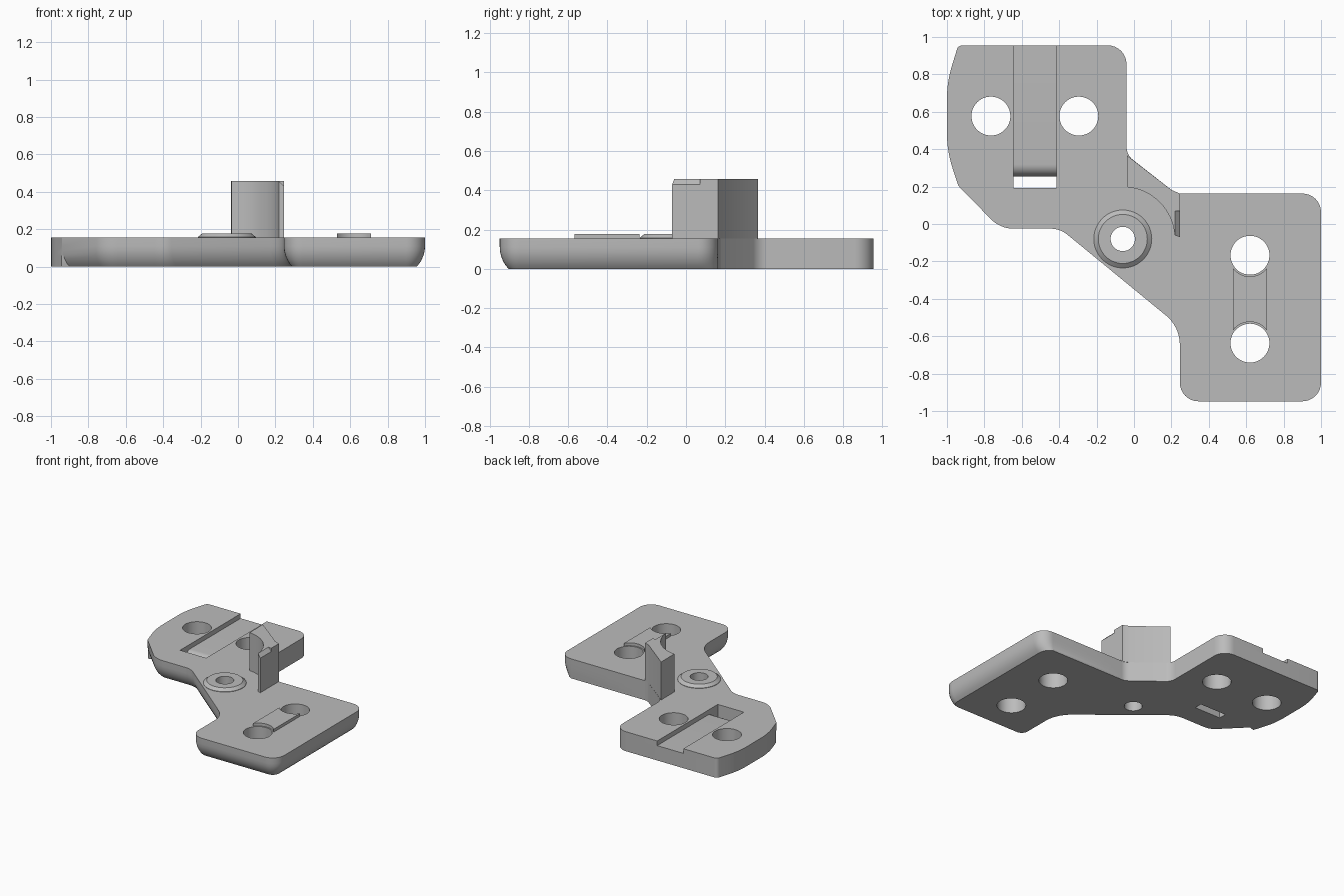
import bpy, bmesh, math
from mathutils import Vector, Matrix

if "Cube" in bpy.data.objects:
    bpy.data.objects.remove(bpy.data.objects["Cube"])

TOP = 0.155
grey = bpy.data.materials.new("plain_grey")
grey.diffuse_color = (0.5, 0.5, 0.5, 1)
grey.use_nodes = True
grey.node_tree.nodes["Principled BSDF"].inputs["Base Color"].default_value = grey.diffuse_color


def make(name, bm):
    bmesh.ops.recalc_face_normals(bm, faces=bm.faces[:])
    me = bpy.data.meshes.new(name)
    bm.to_mesh(me)
    bm.free()
    me.materials.append(grey)
    ob = bpy.data.objects.new(name, me)
    bpy.context.collection.objects.link(ob)
    return ob


def loft(name, rings, matrix=Matrix()):
    """Skin a stack of equal point rings and cap both ends."""
    bm = bmesh.new()
    vs = [[bm.verts.new(matrix @ Vector(p)) for p in ring] for ring in rings]
    n = len(vs[0])
    for a, b in zip(vs, vs[1:]):
        for i in range(n):
            j = (i + 1) % n
            bm.faces.new((a[i], a[j], b[j], b[i]))
    bm.faces.new(vs[0][::-1])
    bm.faces.new(vs[-1])
    return make(name, bm)


def prism(name, pts, z0, z1, matrix=Matrix()):
    return loft(name, [[(x, y, z) for x, y in pts] for z in (z0, z1)], matrix)


def circle(c, r, n=48):
    return [(c[0] + r * math.cos(2 * math.pi * i / n),
             c[1] + r * math.sin(2 * math.pi * i / n)) for i in range(n)]


def rounded(corners, steps=8):
    """Polygon from (x, y, radius) corners."""
    out = []
    for i, (x, y, r) in enumerate(corners):
        p = Vector((x, y))
        a = (Vector(corners[i - 1][:2]) - p).normalized()
        b = (Vector(corners[(i + 1) % len(corners)][:2]) - p).normalized()
        if r == 0:
            out.append(p)
            continue
        half = a.angle(b) / 2
        centre = p + (a + b).normalized() * (r / math.sin(half))
        t = r / math.tan(half)
        u, v = p + a * t - centre, p + b * t - centre
        ang = u.angle_signed(v)
        for k in range(steps + 1):
            out.append(centre + Matrix.Rotation(-ang * k / steps, 2) @ u)
    return out


def cut(ob, cutter):
    m = ob.modifiers.new("cut", 'BOOLEAN')
    m.operation, m.solver, m.object = 'DIFFERENCE', 'EXACT', cutter
    bpy.context.view_layer.objects.active = ob
    bpy.ops.object.modifier_apply(modifier=m.name)
    bpy.data.objects.remove(cutter)


# Plate outline, counter-clockwise
outline = rounded([
    (-0.94, 0.955, 0.03), (-1.0, 0.76, 0.6), (-1.0, 0.39, 0.6),
    (-0.943, 0.215, 0), (-0.94, 0.205, 0), (-0.715, -0.025, 0.17),
    (-0.395, -0.025, 0.14), (0.245, -0.55, 0.2), (0.245, -0.948, 0.1),
    (1.0, -0.948, 0.1), (1.0, 0.163, 0.1), (0.225, 0.163, 0.08),
    (-0.04, 0.37, 0.09), (-0.04, 0.955, 0.1)])


def weight(p):
    """Lower edge is rounded on the front and right sides only."""
    if p.y < 0.03 or (p.x < -0.7 and p.y < 0.21):
        return 1
    return max(0, min(1, (p.x - 0.9) / 0.1))


def inset(pts, d):
    out = []
    for i, p in enumerate(pts):
        e1 = (p - pts[i - 1]).normalized()
        e2 = (pts[(i + 1) % len(pts)] - p).normalized()
        n = Vector((-e1.y - e2.y, e1.x + e2.x)).normalized()
        out.append(p + n * d * weight(p))
    return out


levels = [(0, 0.045), (0.017, 0.03), (0.037, 0.018), (0.06, 0.008),
          (0.085, 0.002), (0.11, 0), (TOP, 0)]
plate = loft("base_plate", [[(p.x, p.y, z) for p in inset(outline, d)] for z, d in levels])

# Screw holes and pivot hole
screws = [(-0.765, 0.577), (-0.295, 0.577), (0.62, -0.167), (0.62, -0.637)]
pivot = (-0.06, -0.08)
for c, r in [(s, 0.104) for s in screws] + [(pivot, 0.065)]:
    cut(plate, prism("hole_cutter", circle(c, r), -0.1, 0.4))

# Groove with a rounded drop into a through slot
floor = 0.118
drop = [(0.32 - 0.065 * math.sin(a), floor - 0.065 * (1 - math.cos(a)))
        for a in [math.pi / 2 * k / 8 for k in range(9)]]
profile = [(1.0, 0.3), (1.0, floor)] + drop + [(0.255, -0.1), (0.193, -0.1), (0.193, 0.3)]
to_yz = Matrix(((0, 0, 1, 0), (1, 0, 0, 0), (0, 1, 0, 0), (0, 0, 0, 1)))
cut(plate, prism("groove_cutter", profile, -0.645, -0.415, to_yz))

# Raised pivot boss with chamfered rim
boss = loft("pivot_boss", [[(x, y, z) for x, y in circle(pivot, r)]
                           for z, r in ((TOP - 0.002, 0.155), (TOP + 0.003, 0.155), (0.178, 0.131))])
cut(boss, prism("hole_cutter", circle(pivot, 0.065), 0, 0.4))

# Raised pad between the two right screw holes
pad = prism("raised_pad", [(0.53, -0.57), (0.71, -0.57), (0.71, -0.235), (0.53, -0.235)],
            TOP - 0.002, 0.178)
for c in screws[2:]:
    cut(pad, prism("hole_cutter", circle(c, 0.114), 0, 0.4))

# Upright post with a curved inner wall around the pivot
arc = [(pivot[0] + 0.278 * math.cos(math.radians(a)), pivot[1] + 0.278 * math.sin(math.radians(a)))
       for a in range(5, 86, 5)]
post = prism("curved_post", [(0.218, -0.06), (0.245, -0.07), (0.245, 0.163), (0.2, 0.182),
                             (-0.037, 0.366)] + arc[::-1], TOP - 0.002, 0.457)
# Small bevel on the post's outer top edge
bevel = [(0.218, 0.457), (0.245, 0.43), (0.3, 0.43), (0.3, 0.5), (0.218, 0.5)]
to_xz = Matrix(((1, 0, 0, 0), (0, 0, -1, 0), (0, 1, 0, 0), (0, 0, 0, 1)))
cut(post, prism("bevel_cutter", bevel, -0.07, 0.1, to_xz))

# Smooth curved walls, keep edges crisp
for ob in (plate, boss, pad, post):
    bpy.ops.object.select_all(action='DESELECT')
    ob.select_set(True)
    bpy.context.view_layer.objects.active = ob
    bpy.ops.object.shade_smooth_by_angle(angle=math.radians(25))
